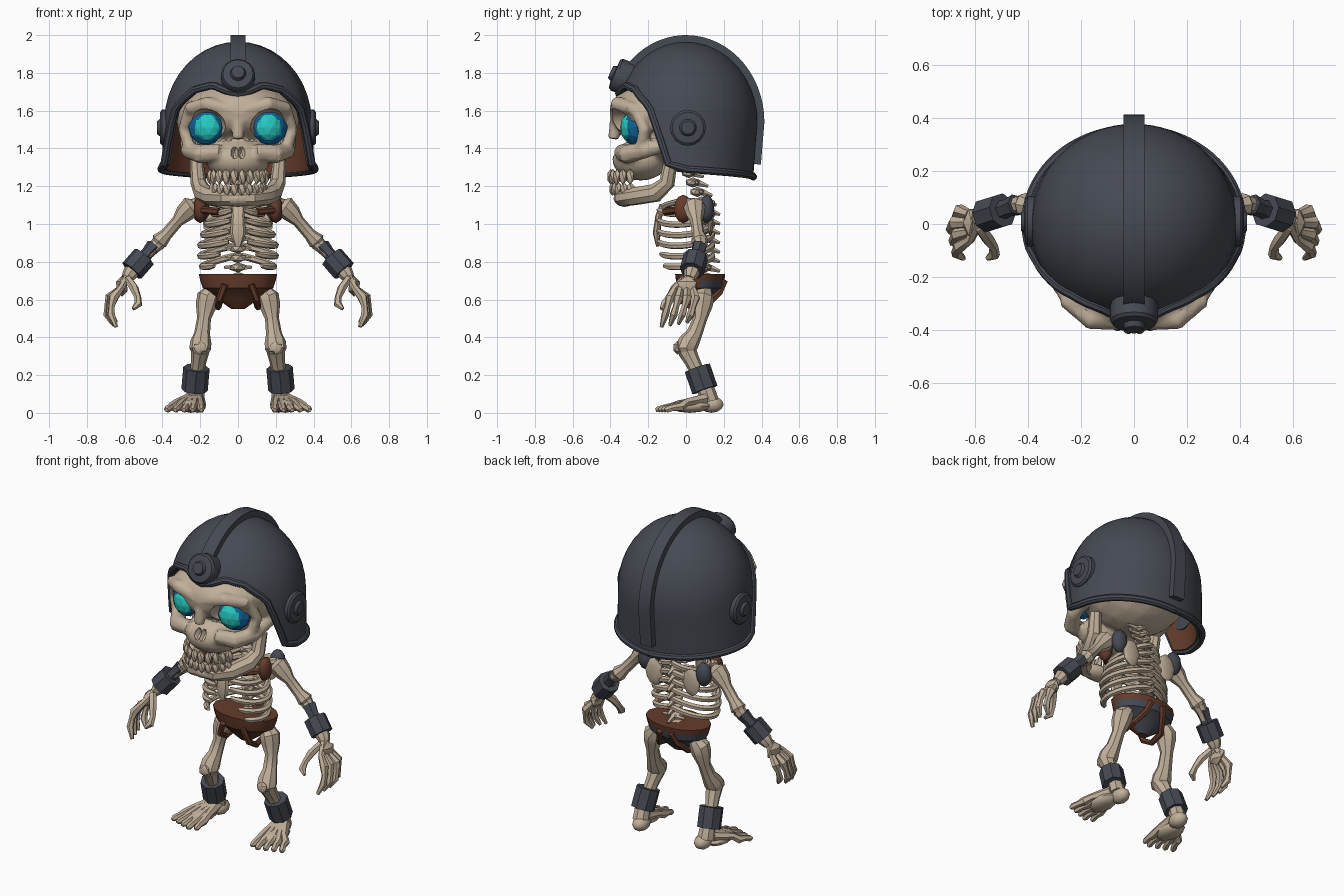
import bpy, bmesh, math
from math import sin, cos, pi, radians
from mathutils import Vector, Matrix

if "Cube" in bpy.data.objects:
    bpy.data.objects.remove(bpy.data.objects["Cube"])


def material(name, r, g, b):
    m = bpy.data.materials.new(name)
    m.use_nodes = True
    m.diffuse_color = (r, g, b, 1)
    m.node_tree.nodes["Principled BSDF"].inputs["Base Color"].default_value = (r, g, b, 1)
    return m


BONE = material("bone", .53, .43, .32)
IRON = material("dark_iron", .06, .067, .085)
LEATHER = material("brown_leather", .13, .045, .024)
BLUE = material("eye_blue", .005, .13, .32)
CYAN = material("eye_cyan", .02, .58, .53)


def tube(bm, pts, radii, sides=8, aspect=(1, 1), phase=0):
    """Sweep a ring along points, one radius per point (or one for all)."""
    pts = [Vector(p) for p in pts]
    if not isinstance(radii, (list, tuple)):
        radii = [radii] * len(pts)
    n, rings = None, []
    for i, p in enumerate(pts):
        t = (pts[min(i + 1, len(pts) - 1)] - pts[max(i - 1, 0)]).normalized()
        if n is None:
            n = Vector((1, 0, 0)) if abs(t.x) < .8 else Vector((0, 0, 1))
        n = (n - t * n.dot(t)).normalized()
        b = t.cross(n)
        angles = [phase + 2 * pi * k / sides for k in range(sides)]
        rings.append([bm.verts.new(p + radii[i] * (n * cos(a) * aspect[0] + b * sin(a) * aspect[1]))
                      for a in angles])
    for r0, r1 in zip(rings, rings[1:]):
        for k in range(sides):
            j = (k + 1) % sides
            bm.faces.new((r0[k], r0[j], r1[j], r1[k]))
    bm.faces.new(rings[0])
    bm.faces.new(rings[-1])


def blob(bm, center, size, detail=2, turn=0):
    m = Matrix.Translation(center) @ Matrix.Rotation(turn, 4, 'Z') @ Matrix.Diagonal((*size, 1))
    bmesh.ops.create_icosphere(bm, subdivisions=detail, radius=1, matrix=m)


def shade(ob, angle=35):
    bpy.ops.object.select_all(action='DESELECT')
    ob.select_set(True)
    bpy.context.view_layer.objects.active = ob
    bpy.ops.object.shade_smooth_by_angle(angle=radians(angle))


def finish(bm, name, *mats, pair=False, angle=35):
    """Turn the mesh into an object, or into a mirrored left and right pair."""
    bmesh.ops.recalc_face_normals(bm, faces=bm.faces)
    for prefix, s in (("left_", 1), ("right_", -1)) if pair else (("", 1),):
        b = bm.copy()
        if s < 0:
            bmesh.ops.scale(b, vec=(-1, 1, 1), verts=b.verts)
            bmesh.ops.reverse_faces(b, faces=b.faces)
        me = bpy.data.meshes.new(prefix + name)
        b.to_mesh(me)
        b.free()
        for m in mats:
            me.materials.append(m)
        ob = bpy.data.objects.new(prefix + name, me)
        bpy.context.collection.objects.link(ob)
        shade(ob, angle)
    bm.free()
    return ob


def apply(ob, kind, **props):
    m = ob.modifiers.new(kind, kind)
    for key, value in props.items():
        setattr(m, key, value)
    bpy.context.view_layer.objects.active = ob
    bpy.ops.object.modifier_apply(modifier=m.name)


# Helmet shell: the lower edge height depends on the angle from the front
EDGE = [(0, 1.69), (8, 1.70), (22, 1.735), (40, 1.71), (59, 1.62), (68, 1.47),
        (74, 1.32), (90, 1.29), (180, 1.25)]
MID, DOME = 1.54, .425


def edge_height(deg):
    for (a0, z0), (a1, z1) in zip(EDGE, EDGE[1:]):
        if deg <= a1:
            return z0 + (z1 - z0) * (deg - a0) / (a1 - a0)


def helmet_point(a, s):
    if s < pi / 2:
        z, r, d = MID + DOME * cos(s), sin(s), 0
    else:
        z, r = MID - DOME * (s - pi / 2), 1
        d = (MID - z) / .3
    return Vector((sin(a) * r * (.39 + .02 * d), -cos(a) * r * (.38 - .025 * d), z))


bm = bmesh.new()
ROWS, columns = 14, []
for deg in range(-180, 180, 5):
    h = (edge_height(abs(deg)) - MID) / DOME
    end = math.acos(h) if h > 0 else pi / 2 - h
    columns.append([bm.verts.new(helmet_point(radians(deg), end * k / ROWS)) for k in range(ROWS + 1)])
rim = [c[-1].co.copy() for c in columns]
for c0, c1 in zip(columns, columns[1:] + columns[:1]):
    for k in range(ROWS):
        bm.faces.new((c0[k], c0[k + 1], c1[k + 1], c1[k]))
bmesh.ops.remove_doubles(bm, verts=bm.verts, dist=1e-4)
helmet = finish(bm, "helmet", IRON, LEATHER)
apply(helmet, 'SOLIDIFY', thickness=.03, offset=-1, material_offset=1)
shade(helmet)

# Helmet rim, crest band and round bosses
bm = bmesh.new()
tube(bm, rim + rim[:1], .02)
finish(bm, "helmet_rim", IRON)

bm = bmesh.new()
arc = [helmet_point(0, radians(a)) for a in range(62, 0, -6)]
arc += [helmet_point(pi, radians(a)) for a in range(0, 122, 6)]
tube(bm, arc, .057, sides=4, aspect=(1, .87), phase=pi / 4)
finish(bm, "helmet_crest", IRON)

bm = bmesh.new()
tube(bm, [(0, -.30, 1.765), (0, -.365, 1.79), (0, -.378, 1.795), (0, -.382, 1.797), (0, -.4, 1.805)],
     [.09, .09, .08, .042, .034], sides=16)
finish(bm, "brow_boss", IRON)

bm = bmesh.new()
tube(bm, [(x, .01, 1.51) for x in (.36, .402, .412, .414, .428)], [.095, .095, .083, .045, .035], sides=16)
finish(bm, "ear_boss", IRON, pair=True)

# Skull: overlapping volumes fused together, then sockets cut out
bm = bmesh.new()
blob(bm, (0, 0, 1.58), (.33, .32, .31), 3)
blob(bm, (0, -.19, 1.59), (.29, .215, .155), 3)
blob(bm, (0, -.24, 1.34), (.17, .15, .11), 3)
tube(bm, [(0, -.35, 1.6), (0, -.37, 1.53), (0, -.385, 1.45)], [.045, .036, .03])
for s in (1, -1):
    tube(bm, [(s * .03, -.37, 1.6), (s * .16, -.36, 1.635), (s * .26, -.28, 1.61)], [.035, .042, .035])
    tube(bm, [(s * .25, -.27, 1.62), (s * .285, -.22, 1.5), (s * .25, -.24, 1.38)], .034)
    tube(bm, [(s * .09, -.34, 1.38), (s * .2, -.31, 1.37), (s * .26, -.22, 1.39), (s * .28, -.03, 1.44)],
         [.045, .052, .045, .03])
skull = finish(bm, "skull", BONE)
apply(skull, 'REMESH', mode='VOXEL', voxel_size=.013)
apply(skull, 'DECIMATE', ratio=.35)
bm = bmesh.new()
for s in (1, -1):
    blob(bm, (s * .175, -.38, 1.51), (.11, .14, .1), 3)
    blob(bm, (s * .018, -.415, 1.39 - .005), (.026, .075, .045))
cutter = finish(bm, "socket_cutter", BONE)
cutter.hide_render = True
apply(skull, 'BOOLEAN', operation='DIFFERENCE', object=cutter, use_self=True)
bpy.data.objects.remove(cutter)
shade(skull, 25)

# Eyes
bm = bmesh.new()
blob(bm, (.17, -.28, 1.51), (.096, .055, .094), 2, .3)
finish(bm, "eye_rim", BLUE, pair=True, angle=10)
bm = bmesh.new()
blob(bm, (.165, -.295, 1.51), (.078, .052, .078), 2, .3)
finish(bm, "eye_glow", CYAN, pair=True, angle=10)

# Jaw and two rows of teeth
bm = bmesh.new()
half = [(.22, -.08, 1.34), (.21, -.1, 1.22), (.185, -.16, 1.165), (.14, -.28, 1.145), (.08, -.335, 1.14)]
tube(bm, half + [(-x, y, z) for x, y, z in reversed(half)],
     [.035, .042, .05, .048, .046, .046, .048, .05, .042, .035])
blob(bm, (0, -.325, 1.135), (.11, .06, .045))
finish(bm, "jaw", BONE)

bm = bmesh.new()
for i in range(10):
    a = radians(-72 + 16 * i)
    for z, tall, reach in ((1.25, .042, .15), (1.185, .036, .14)):
        blob(bm, ((reach + .005) * sin(a), -.25 - reach * cos(a), z), (.023, .02, tall), 1, a)
finish(bm, "teeth", BONE)

# Spine with back spikes
bm = bmesh.new()
for i in range(12):
    z = .72 + .05 * i
    y = .1 if z < 1.08 else .1 - .45 * (z - 1.08)
    blob(bm, (0, y, z), (.047, .042, .027), 1)
    tube(bm, [(0, y + .02, z), (0, y + .08, z - .02)], [.02, .008], sides=5)
    tube(bm, [(-.075, y + .02, z), (0, y + .02, z), (.075, y + .02, z)], [.008, .018, .008], sides=5)
finish(bm, "spine", BONE)

# Ribs, breastbone, collar bones and shoulder blades
bm = bmesh.new()
for i, width in enumerate((.13, .165, .185, .2, .2, .19)):
    stop = pi * (.92 if i < 4 else 1.12 - .07 * i)
    ts = [stop * k / 12 for k in range(13)]
    tube(bm, [(width * sin(t), -.005 + .145 * cos(t), 1.1 - .056 * i - .045 * sin(t) + .015 * cos(t))
              for t in ts], [.015] + [.018] * 11 + [.012], sides=6)
tube(bm, [(.02, -.11, 1.09), (.1, -.09, 1.105), (.17, -.03, 1.12), (.23, .04, 1.11)], [.025, .017, .018, .028])
blob(bm, (.13, .13, 1.02), (.06, .016, .085))
finish(bm, "ribs_and_shoulder", BONE, pair=True)
bm = bmesh.new()
tube(bm, [(0, -.12, 1.1), (0, -.145, 1.04), (0, -.155, .95), (0, -.15, .88)], [.04, .035, .042, .015],
     aspect=(1, .5))
finish(bm, "breastbone", BONE)

# Shoulder pads and chest strap
bm = bmesh.new()
blob(bm, (.2, -.015, 1.08), (.036, .05, .075))
tube(bm, [(.1, -.11, 1.065), (.2, -.04, 1.075)], .02, sides=6)
finish(bm, "front_shoulder_pad", LEATHER, pair=True)
bm = bmesh.new()
blob(bm, (.2, .11, 1.08), (.05, .04, .075))
finish(bm, "back_shoulder_pad", IRON, pair=True)

# Arms and hands
bm = bmesh.new()
tube(bm, [(.22, .045, 1.1), (.25, .045, 1.09), (.285, .048, 1.055), (.32, .055, 1.015), (.38, .065, .945),
          (.415, .073, .91), (.435, .075, .885)], [.03, .058, .05, .032, .033, .046, .025])
tube(bm, [(.42, .075, .9), (.45, .07, .87), (.5, .05, .82), (.57, .03, .74), (.59, .02, .71)],
     [.04, .032, .028, .042, .03])
blob(bm, (.615, .005, .67), (.035, .06, .055), 1)
for i in range(4):
    y = -.085 + .045 * i
    out = .01 * (i % 3)
    tube(bm, [(.585, .02, .72), (.62, y * .7, .66), (.66 + out, y, .61), (.67 + out, y - .012, .565),
              (.672 + out, y - .025, .52), (.645 + out, y - .045, .455 + .008 * i)],
         [.024, .018, .026, .017, .021, .01], sides=6)
tube(bm, [(.585, -.01, .71), (.55, -.06, .66), (.53, -.09, .61), (.528, -.115, .575), (.555, -.13, .55)],
     [.022, .024, .018, .022, .01], sides=6)
finish(bm, "arm", BONE, pair=True)
bm = bmesh.new()
tube(bm, [(.445, .073, .885), (.48, .06, .845), (.52, .045, .8)], [.042, .034, .042], sides=6)
tube(bm, [(.497, .052, .827), (.562, .032, .752)], .066)
finish(bm, "arm_cuff", IRON, pair=True)

# Leather belt and loincloth, with dark panels at the lower back
bm = bmesh.new()
tube(bm, [(0, .075, z) for z in (.735, .7, .66, .655, .6, .55)], [.207, .2, .186, .172, .105, .035],
     sides=16, aspect=(1, .64))
for f in bm.faces:
    c = f.calc_center_median()
    f.material_index = int(c.z < .69 and c.y > .09)
finish(bm, "belt", LEATHER, IRON)
bm = bmesh.new()
tube(bm, [(.07, -.05, .68), (.1, -.035, .6), (.105, .03, .56), (.1, .12, .58), (.06, .18, .64), (.04, .205, .7)],
     .018, sides=6)
finish(bm, "thigh_strap", LEATHER, pair=True)

# Legs, cuffs and feet
bm = bmesh.new()
tube(bm, [(.13, .1, .65), (.16, .09, .61), (.168, .085, .57), (.18, .075, .5), (.19, .045, .42), (.197, .015, .375),
          (.2, 0, .34), (.2, .01, .31)], [.04, .06, .056, .037, .042, .056, .058, .04])
tube(bm, [(.2, .005, .33), (.207, .03, .28), (.222, .075, .19), (.225, .11, .11), (.225, .125, .06)],
     [.05, .042, .034, .047, .05])
blob(bm, (.2, -.045, .345), (.038, .025, .038), 1)
finish(bm, "leg", BONE, pair=True)
bm = bmesh.new()
tube(bm, [(.22, .06, .238), (.23, .1, .122)], .07)
finish(bm, "ankle_cuff", IRON, pair=True)
bm = bmesh.new()
blob(bm, (.215, .135, .045), (.048, .065, .045))
blob(bm, (.25, .02, .037), (.065, .11, .037))
for i in range(5):
    tip = -.145 + .016 * abs(i - 1)
    tube(bm, [(.21 + .012 * i, .1, .075), (.2 + .03 * i, .0, .055), (.197 + .038 * i, tip + .07, .032),
              (.196 + .041 * i, tip + .03, .028), (.195 + .045 * i, tip, .019), (.195 + .046 * i, tip - .015, .014)],
         [.03, .022, .025, .018, .019, .01], sides=6)
finish(bm, "foot", BONE, pair=True)
